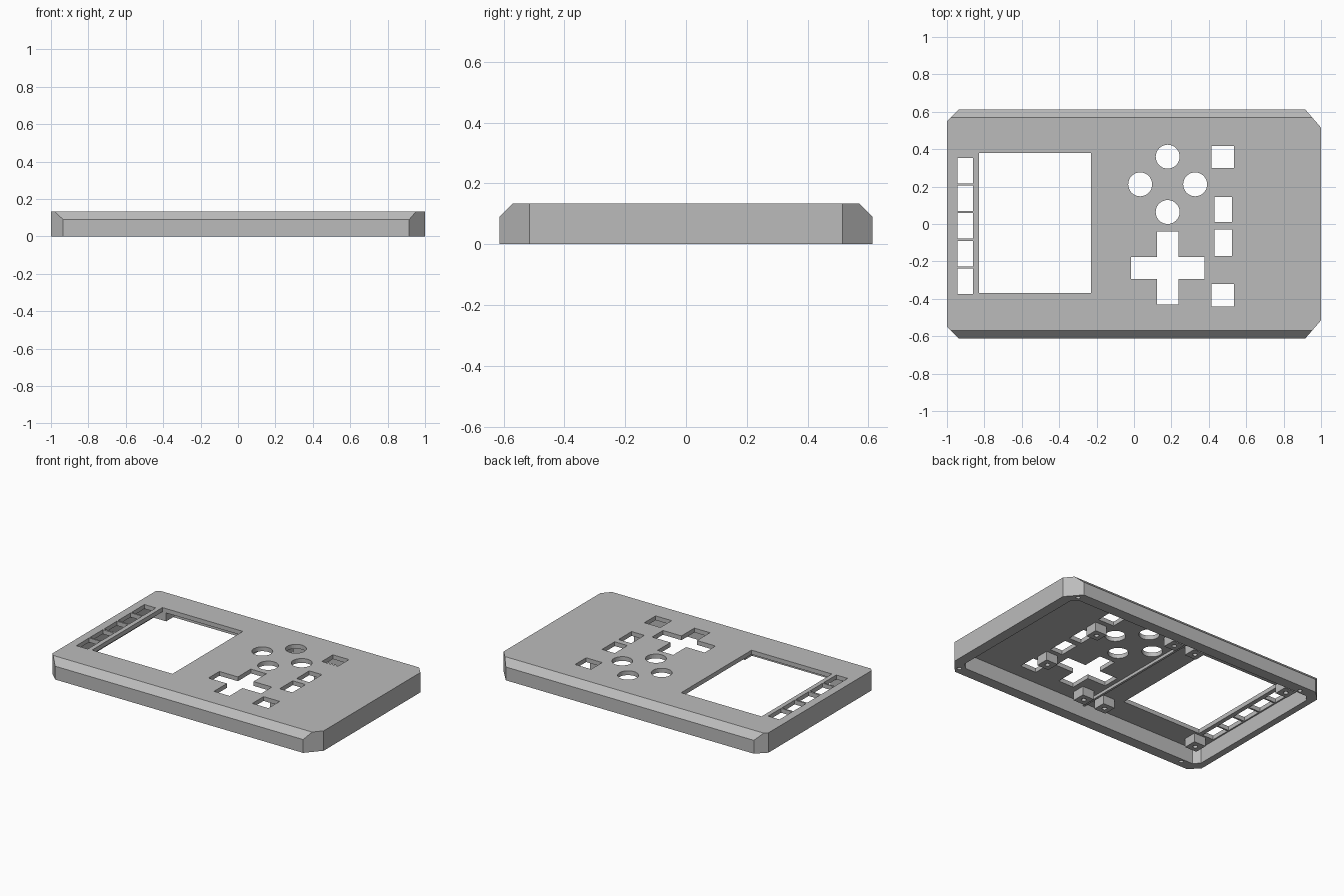
import bpy
import bmesh
from math import cos, sin, tau
from mathutils import Matrix

old = bpy.data.objects.get("Cube")
if old:
    bpy.data.objects.remove(old, do_unlink=True)

grey = bpy.data.materials.new("shell grey")
grey.use_nodes = True
grey.diffuse_color = (0.5, 0.5, 0.5, 1)
grey.node_tree.nodes["Principled BSDF"].inputs["Base Color"].default_value = (0.5, 0.5, 0.5, 1)

HEIGHT = 0.134
PLATE = 0.105     # underside of the face plate
BOSS = 0.045      # lower end of the screw posts


def rect(x0, x1, y0, y1):
    return [(x0, y0), (x1, y0), (x1, y1), (x0, y1)]


def disc(x, y, r, n=32):
    return [(x + r * cos(tau * i / n), y + r * sin(tau * i / n)) for i in range(n)]


def square(x, y, half):
    return rect(x - half, x + half, y - half, y + half)


def prisms(name, outlines, low, high, turn=None):
    """Extrude every outline from low to high, as one object."""
    bm = bmesh.new()
    for outline in outlines:
        bottom = [bm.verts.new((x, y, low)) for x, y in outline]
        top = [bm.verts.new((x, y, high)) for x, y in outline]
        bm.faces.new(bottom[::-1])
        bm.faces.new(top)
        for i in range(len(outline)):
            j = (i + 1) % len(outline)
            bm.faces.new((bottom[i], bottom[j], top[j], top[i]))
    if turn:
        bm.transform(turn)
    bmesh.ops.recalc_face_normals(bm, faces=bm.faces[:])
    mesh = bpy.data.meshes.new(name)
    bm.to_mesh(mesh)
    bm.free()
    mesh.materials.append(grey)
    obj = bpy.data.objects.new(name, mesh)
    bpy.context.scene.collection.objects.link(obj)
    return obj


def boolean(target, cutter, operation="DIFFERENCE"):
    """Apply a boolean and discard the cutter."""
    cutter.hide_render = True
    mod = target.modifiers.new("cut", "BOOLEAN")
    mod.operation = operation
    mod.solver = "EXACT"
    mod.object = cutter
    bpy.context.view_layer.objects.active = target
    bpy.ops.object.modifier_apply(modifier=mod.name)
    bpy.data.objects.remove(cutter, do_unlink=True)


# Shell: side profile with bevelled front and back top edges, run along x
profile = [(-0.613, 0), (0.613, 0), (0.613, 0.09), (0.57, HEIGHT), (-0.57, HEIGHT), (-0.613, 0.09)]
along_x = Matrix(((0, 0, 1, 0), (1, 0, 0, 0), (0, 1, 0, 0), (0, 0, 0, 1)))
shell = prisms("shell", [profile], -1, 1, along_x)

# Clipped corners in plan
plan = [(-0.935, -0.613), (0.915, -0.613), (1, -0.515), (1, 0.515),
        (0.915, 0.613), (-0.935, 0.613), (-1, 0.55), (-1, -0.55)]
boolean(shell, prisms("corner_clip", [plan], -0.1, 0.3), "INTERSECT")

# Hollow underside
cavity = [(-0.92, -0.54), (0.89, -0.54), (0.93, -0.5), (0.93, 0.5),
          (0.89, 0.54), (-0.92, 0.54), (-0.955, 0.5), (-0.955, -0.5)]
boolean(shell, prisms("cavity", [cavity], -0.1, PLATE))

# Openings through the face plate: display, side slots, keys and buttons
openings = [rect(-0.83, -0.23, -0.37, 0.38)]
openings += [rect(-0.945, -0.86, y - 0.068, y + 0.068)
             for y in (0.285, 0.138, -0.01, -0.159, -0.305)]
openings += [rect(0.415, 0.535, 0.3, 0.418), rect(0.43, 0.525, 0.01, 0.145),
             rect(0.43, 0.525, -0.17, -0.03), rect(0.415, 0.535, -0.44, -0.32)]
openings += [disc(0.18 + dx, 0.212 + dy, 0.064)
             for dx, dy in ((0, 0.148), (0, -0.148), (-0.147, 0), (0.147, 0))]

# Cross-shaped pad opening, one arm repeated by quarter turns
arm, half = 0.196, 0.058
corner = [(arm, -half), (arm, half), (half, half)]
cross = []
for quarter in range(4):
    for x, y in corner:
        for _ in range(quarter):
            x, y = -y, x
        cross.append((0.181 + x, -0.235 + y))
openings.append(cross)
boolean(shell, prisms("openings", openings, 0.05, 0.3))

# Screw holes in the rim
holes = [disc(x, s * 0.565, 0.014, 16) for x in (-0.85, 0.92) for s in (-1, 1)]
boolean(shell, prisms("rim_holes", holes, -0.1, 0.07))

# Square screw posts under the plate
centres = [(x, s * 0.43) for x in (-0.85, -0.125, 0.04) for s in (-1, 1)]
centres += [(0.485, 0.222), (0.485, -0.245)]
posts = prisms("screw_posts", [square(x, y, 0.044) for x, y in centres], BOSS, PLATE + 0.005)
boolean(posts, prisms("post_holes", [disc(x, y, 0.015, 16) for x, y in centres], 0, 0.09))

# Low rib between the display and the controls
prisms("divider_rib", [rect(-0.06, -0.045, -0.54, 0.54)], PLATE - 0.02, PLATE + 0.005)
